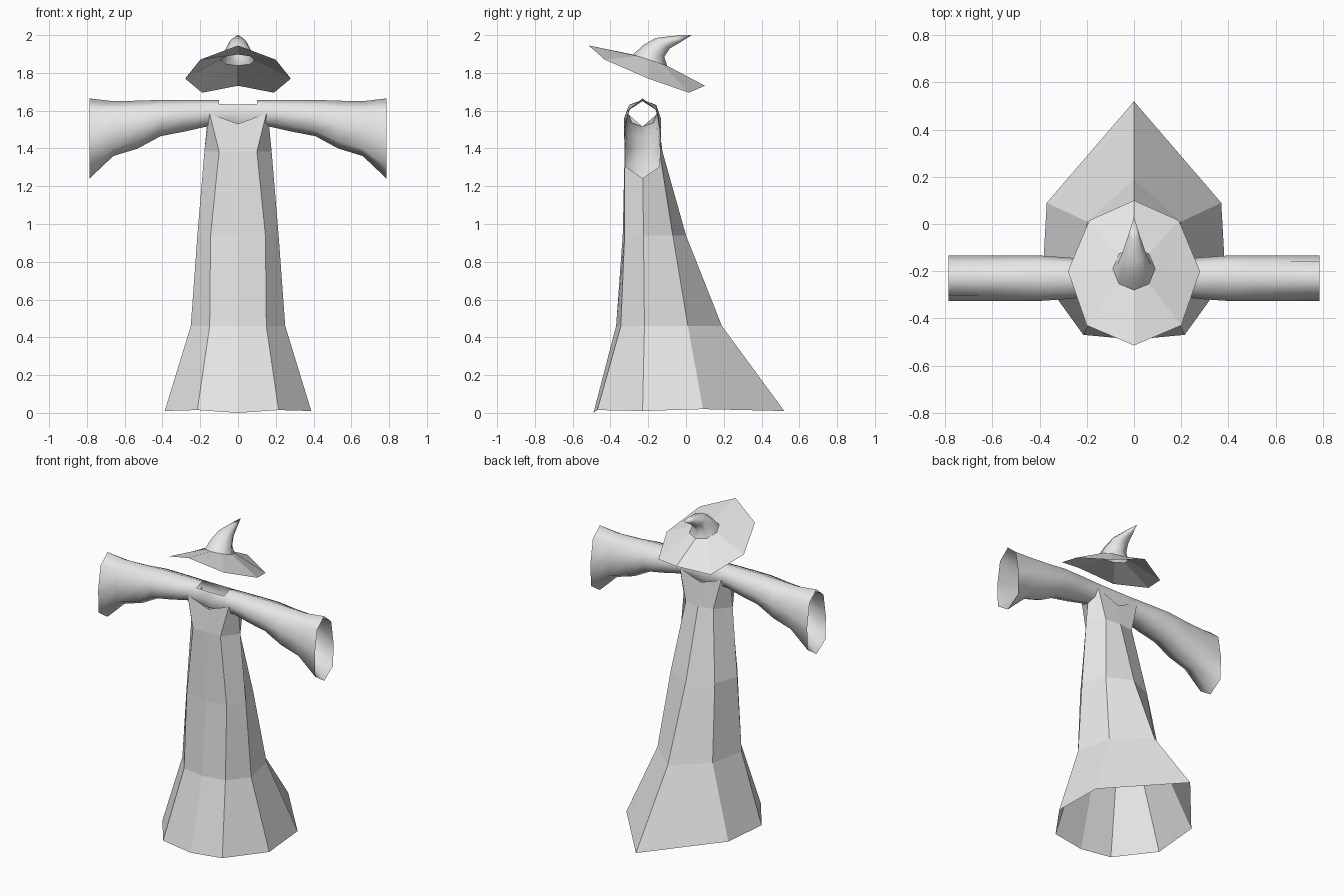
import bpy, bmesh

cube = bpy.data.objects.get("Cube")
if cube:
    bpy.data.objects.remove(cube, do_unlink=True)

cloth = bpy.data.materials.new("grey_cloth")
cloth.use_nodes = True
grey = (0.8, 0.8, 0.8, 1)
cloth.diffuse_color = grey
cloth.node_tree.nodes["Principled BSDF"].inputs["Base Color"].default_value = grey


def mirrored(half, axis=0):
    """Close a half outline of five points into an eight point ring."""
    back = [list(p) for p in half[-2:0:-1]]
    for p in back:
        p[axis] = -p[axis]
    return [list(p) for p in half] + back


def loft(name, rings, smooth=False, skip=lambda i, j: False):
    """Skin a stack of rings, leaving both ends open."""
    bm = bmesh.new()
    loops = [[bm.verts.new(p) for p in ring] for ring in rings]
    n = len(rings[0])
    for i in range(len(loops) - 1):
        a, b = loops[i], loops[i + 1]
        for j in range(n):
            if not skip(i, j):
                k = (j + 1) % n
                bm.faces.new((a[j], a[k], b[k], b[j]))
    bmesh.ops.remove_doubles(bm, verts=bm.verts, dist=0.0005)
    bmesh.ops.recalc_face_normals(bm, faces=bm.faces)
    for f in bm.faces:
        f.smooth = smooth
    me = bpy.data.meshes.new(name)
    bm.to_mesh(me)
    bm.free()
    me.materials.append(cloth)
    ob = bpy.data.objects.new(name, me)
    bpy.context.scene.collection.objects.link(ob)
    return ob


# Robe: faceted gown with a trailing back, from hem to chest
robe = [
    [(0, -.49, 0), (.215, -.47, .015), (.388, -.23, .01), (.37, .09, .02), (0, .52, .01)],
    [(0, -.37, .46), (.15, -.345, .46), (.25, -.22, .46), (.2, .01, .46), (0, .19, .46)],
    [(0, -.335, .94), (.145, -.325, .94), (.215, -.225, .94), (.16, -.07, .94), (0, 0, .94)],
    [(0, -.325, 1.385), (.1, -.325, 1.385), (.178, -.23, 1.385), (.1, -.14, 1.385), (0, -.125, 1.385)],
    [(0, -.305, 1.53), (.15, -.31, 1.585), (.165, -.23, 1.515), (.15, -.15, 1.585), (0, -.155, 1.53)],
]
loft("robe", [mirrored(r) for r in robe])

# Sleeves: one tube through the shoulders, flaring at the cuffs
MID_Y = -.23


def sleeve_ring(x, width, top, bottom, low):
    h = top - bottom
    outline = [(0, 1), (.75, .854), (1, .5), (low, .146), (0, 0)]
    ring = mirrored([(x, width * w, bottom + h * f) for w, f in outline], axis=1)
    return [(px, py + MID_Y, pz) for px, py, pz in ring]


arm = [
    (.1, .076, 1.656, 1.51, .75), (.17, .076, 1.657, 1.515, .75),
    (.28, .088, 1.657, 1.49, .75), (.41, .097, 1.657, 1.465, .75),
    (.53, .097, 1.653, 1.40, .82), (.66, .097, 1.65, 1.36, .88),
    (.787, .097, 1.665, 1.24, .95),
]
stations = [(-s[0],) + s[1:] for s in reversed(arm)] + [(0, .078, 1.655, 1.51, .75)] + arm
middle = len(arm)
# the neck hole and the passage into the robe stay open
loft("sleeves", [sleeve_ring(*s) for s in stations], True,
     lambda i, j: i in (middle - 1, middle) and j in (0, 7, 3, 4))


# Hat: tilted faceted brim and a smooth crown bent backwards
def crown_ring(y0, z0, y1, z1, w):
    steps = [(0, 0), (.707, .146), (1, .5), (.707, .854), (0, 1)]
    return mirrored([(w * s, y0 + (y1 - y0) * t, z0 + (z1 - z0) * t) for s, t in steps])


crown = [
    crown_ring(-.28, 1.897, -.10, 1.838, .09),
    crown_ring(-.225, 1.948, -.115, 1.885, .07),
    crown_ring(-.16, 1.985, -.085, 1.93, .05),
    crown_ring(-.07, 1.996, -.03, 1.962, .025),
    [(0, .03, 2.0)] * 8,
]
brim = mirrored([(0, -.515, 1.945), (.2, -.43, 1.87), (.28, -.2, 1.77),
                 (.19, .015, 1.695), (0, .1, 1.732)])
loft("hat_brim", [brim, crown[0]])
loft("hat_crown", crown, True)
